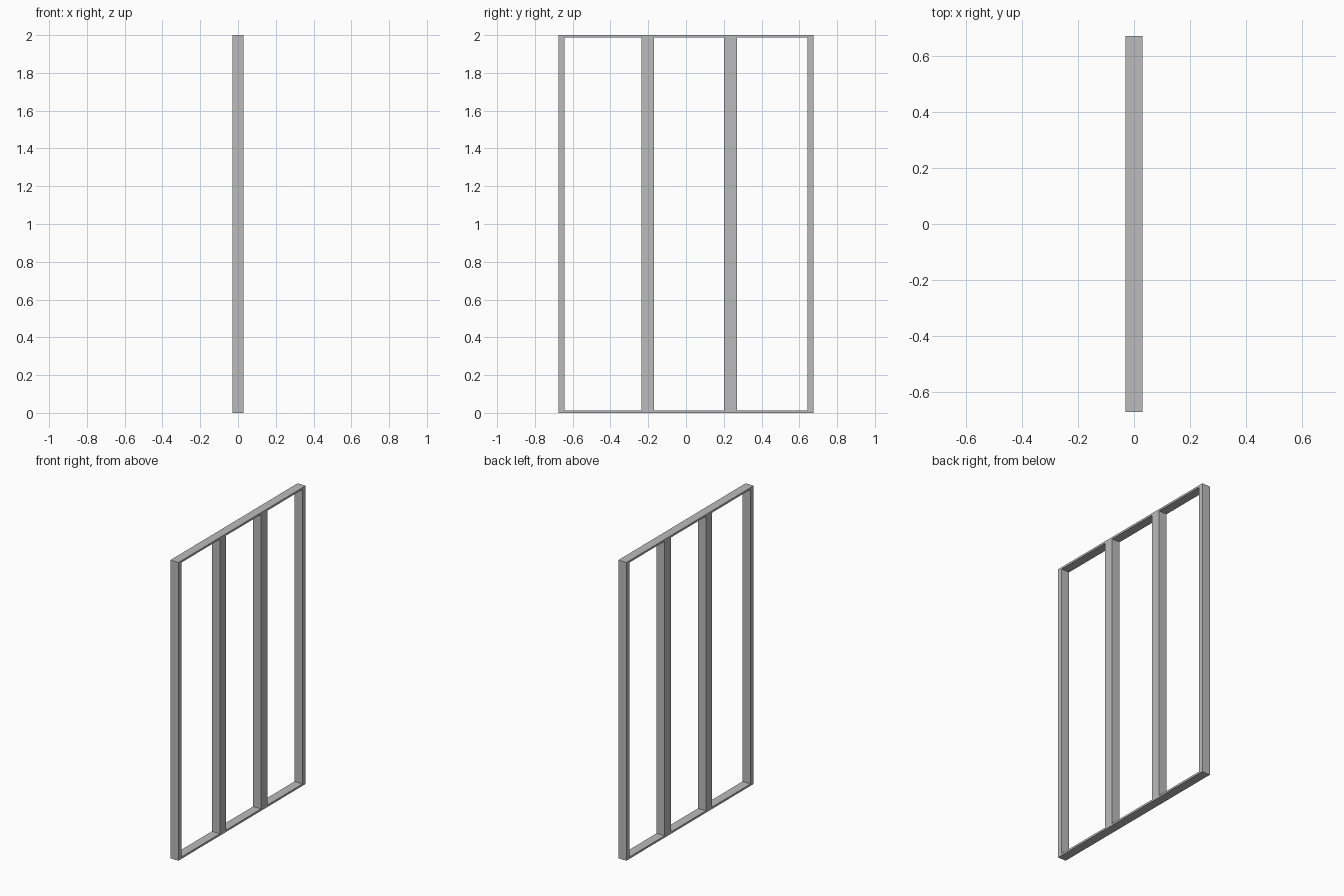
import bpy

cube = bpy.data.objects.get("Cube")
if cube:
    bpy.data.objects.remove(cube, do_unlink=True)

DEPTH = 0.06      # frame thickness along x
HALF = 0.674      # half the frame width along y
HEIGHT = 2.0
RAIL = 0.013      # rail thickness

# One plain grey for the whole frame
grey = bpy.data.materials.new("plain grey")
grey.use_nodes = True
colour = (0.5, 0.5, 0.5, 1.0)
grey.diffuse_color = colour
grey.node_tree.nodes["Principled BSDF"].inputs["Base Color"].default_value = colour


def beam(name, y0, y1, z0, z1):
    """Square-edged beam spanning the given y and z ranges."""
    bpy.ops.mesh.primitive_cube_add(size=1, location=(0, (y0 + y1) / 2, (z0 + z1) / 2))
    obj = bpy.context.object
    obj.name = name
    obj.scale = (DEPTH, y1 - y0, z1 - z0)
    bpy.ops.object.transform_apply(location=False, rotation=False, scale=True)
    obj.data.materials.append(grey)


# Horizontal rails
beam("bottom_rail", -HALF, HALF, 0, RAIL)
beam("top_rail", -HALF, HALF, HEIGHT - RAIL, HEIGHT)

# Upright posts: slim at the ends, wide in between
posts = {
    "front_end_post": (-HALF, -0.642),
    "front_middle_post": (-0.235, -0.169),
    "back_middle_post": (0.202, 0.27),
    "back_end_post": (0.642, HALF),
}
for name, (y0, y1) in posts.items():
    beam(name, y0, y1, RAIL, HEIGHT - RAIL)
